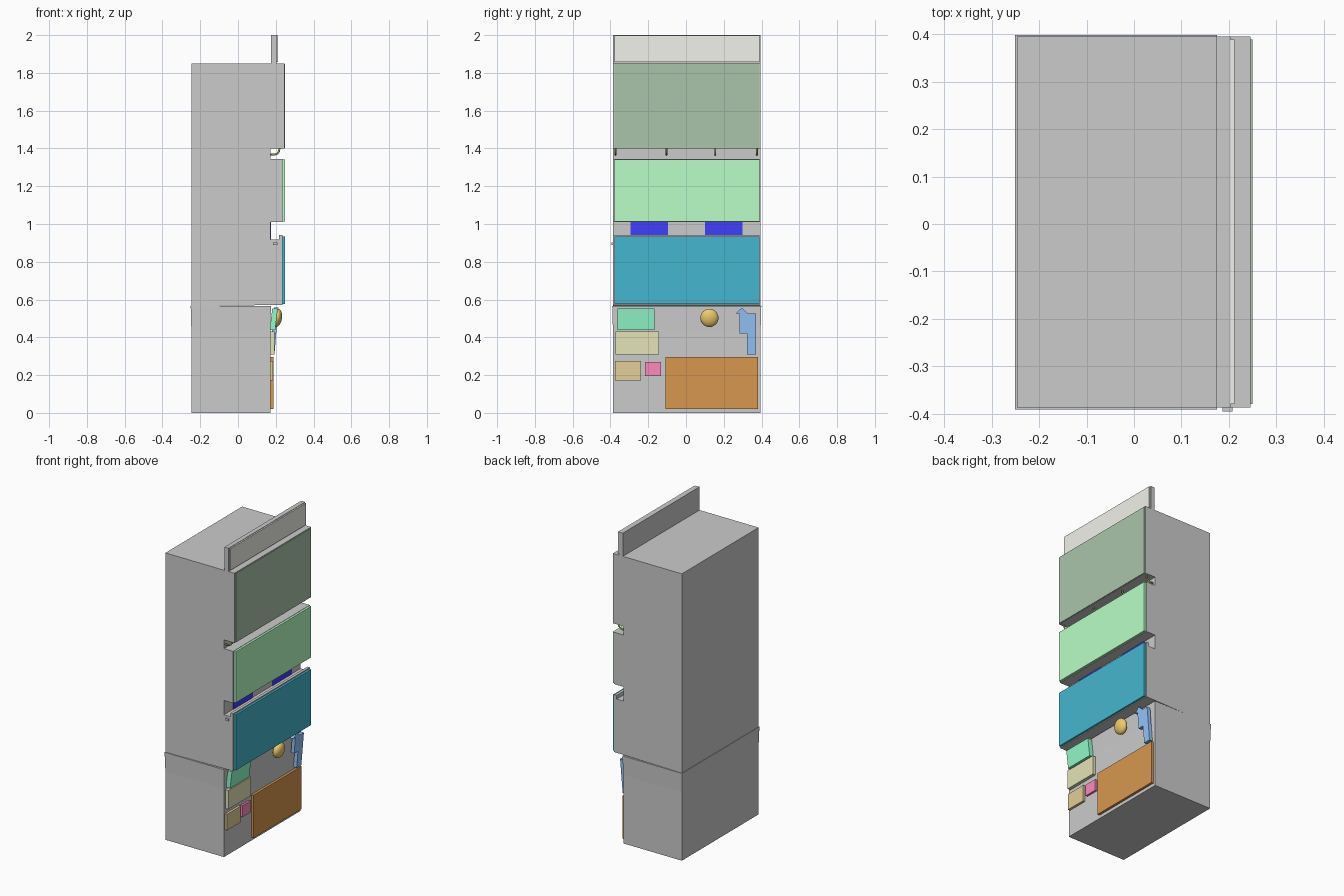
import bpy, bmesh, math
from mathutils import Vector

if "Cube" in bpy.data.objects:
    bpy.data.objects.remove(bpy.data.objects["Cube"])

Y0, Y1 = -0.387, 0.395      # machine width
YC = (Y0 + Y1) / 2


def colour(ob, rgb):
    if rgb:
        m = bpy.data.materials.new(ob.name + "_colour")
        m.diffuse_color = (*rgb, 1)
        m.use_nodes = True
        m.node_tree.nodes["Principled BSDF"].inputs["Base Color"].default_value = m.diffuse_color
        ob.data.materials.append(m)


def finish(name, bm, rgb=None):
    bmesh.ops.recalc_face_normals(bm, faces=bm.faces)
    me = bpy.data.meshes.new(name)
    bm.to_mesh(me)
    bm.free()
    ob = bpy.data.objects.new(name, me)
    bpy.context.collection.objects.link(ob)
    colour(ob, rgb)
    return ob


def extrude(name, pts, vec, rgb=None):
    bm = bmesh.new()
    f = bm.faces.new([bm.verts.new(p) for p in pts])
    r = bmesh.ops.extrude_face_region(bm, geom=[f])
    bmesh.ops.translate(bm, vec=vec, verts=[v for v in r["geom"] if isinstance(v, bmesh.types.BMVert)])
    return finish(name, bm, rgb)


def plate(name, outline, x0, x1, rgb=None, slope=0.0):
    """Extrude a (y, z) outline from x0 to x1; slope leans the top forward."""
    zb = min(z for _, z in outline)
    pts = [(x0 + slope * (z - zb), y, z) for y, z in outline]
    return extrude(name, pts, Vector((x1 - x0, 0, 0)), rgb)


def panel(name, y0, y1, z0, z1, x0, x1, rgb=None, slope=0.0):
    return plate(name, [(y0, z0), (y1, z0), (y1, z1), (y0, z1)], x0, x1, rgb, slope)


# Upper cabinet: side profile with three display bays and two recesses
profile = [(-0.247, 0.565), (0.236, 0.572), (0.236, 0.942), (0.218, 0.942), (0.218, 0.918),
           (0.171, 0.918), (0.171, 1.01), (0.236, 1.01), (0.236, 1.344), (0.171, 1.344),
           (0.171, 1.40), (0.245, 1.40), (0.245, 1.85), (-0.247, 1.85)]
extrude("upper_cabinet", [(x, Y0, z) for x, z in profile], Vector((0, Y1 - Y0, 0)))

# Lower cabinet: flares slightly towards its top
bm = bmesh.new()
rings = []
for z, g in ((0, 0), (0.44, 0), (0.565, 0.0035)):
    rings.append([bm.verts.new(p) for p in (
        (-0.247 - g, Y0 - g, z), (0.171 + g, Y0 - g, z),
        (0.171 + g, Y1 + g, z), (-0.247 - g, Y1 + g, z))])
for a, b in zip(rings, rings[1:]):
    for i in range(4):
        j = (i + 1) % 4
        bm.faces.new((a[i], a[j], b[j], b[i]))
bm.faces.new(rings[0])
bm.faces.new(rings[-1])
finish("lower_cabinet", bm)

# Header board
panel("header_board", Y0, Y1, 1.85, 2.0, 0.174, 0.203)
panel("header_face", -0.379, 0.389, 1.857, 1.997, 0.203, 0.212, (.89, .89, .83))

# Display panels
panel("upper_display", -0.379, 0.389, 1.402, 1.846, 0.245, 0.25, (.41, .56, .41))
panel("middle_display", -0.379, 0.389, 1.013, 1.342, 0.236, 0.25, (.49, 1, .57))
panel("lower_display", -0.379, 0.389, 0.577, 0.935, 0.236, 0.25, (.06, .47, .62))

# Dispensing slots
for i, y in enumerate((-0.195, 0.2)):
    panel(f"slot_{i + 1}", y - 0.1, y + 0.1, 0.918, 1.01, 0.168, 0.174, (.05, .05, .97))

# Hooks under the upper display
for i, y in enumerate((-0.373, -0.103, 0.155, 0.375)):
    bm = bmesh.new()
    path = [(0.170, 1.368), (0.192, 1.367), (0.208, 1.373), (0.217, 1.385), (0.220, 1.402)]
    prev = None
    for k, (x, z) in enumerate(path):
        a, b = path[max(k - 1, 0)], path[min(k + 1, len(path) - 1)]
        t = Vector((b[0] - a[0], 0, b[1] - a[1])).normalized()
        n = Vector((-t.z, 0, t.x))
        ring = []
        for s in range(8):
            w = math.tau * s / 8
            ring.append(bm.verts.new(Vector((x, y, z)) + 0.005 * (n * math.cos(w) + Vector((0, math.sin(w), 0)))))
        if prev:
            for s in range(8):
                bm.faces.new((prev[s], prev[(s + 1) % 8], ring[(s + 1) % 8], ring[s]))
        else:
            bm.faces.new(ring)
        prev = ring
    bm.faces.new(prev)
    for f in bm.faces:
        f.smooth = len(f.verts) == 4
    finish(f"hook_{i + 1}", bm, (.38, .55, .1))

# Small latch on the side
panel("side_latch", -0.395, Y0 + 0.002, 0.888, 0.902, 0.186, 0.208)

# Lower front fittings
panel("delivery_door", -0.108, 0.381, 0.021, 0.297, 0.168, 0.187, (.68, .31, .08))
panel("keypad", -0.362, -0.167, 0.44, 0.552, 0.168, 0.197, (.29, .97, .6), 0.12)
panel("bill_plate", -0.373, -0.144, 0.308, 0.43, 0.168, 0.192, (.77, .77, .48))
panel("coin_tray", -0.377, -0.238, 0.172, 0.276, 0.168, 0.186, (.77, .62, .31))
panel("ticket_slot", -0.218, -0.133, 0.196, 0.27, 0.168, 0.184, (.98, .26, .52))
plate("arrow_plate", [(0.296, 0.557), (0.262, 0.525), (0.283, 0.525), (0.283, 0.42),
                      (0.322, 0.42), (0.322, 0.31), (0.37, 0.31), (0.37, 0.525), (0.327, 0.525)],
      0.170, 0.193, (.3, .56, .97), 0.085)

# Round push button, tilted with the panel
bpy.ops.mesh.primitive_uv_sphere_add(segments=32, ring_count=16, radius=1,
                                     location=(0.205, 0.124, 0.503), rotation=(0, math.radians(10), 0))
button = bpy.context.object
button.name = "push_button"
button.scale = (0.028, 0.048, 0.049)
bpy.ops.object.shade_smooth()
colour(button, (.85, .6, .15))
